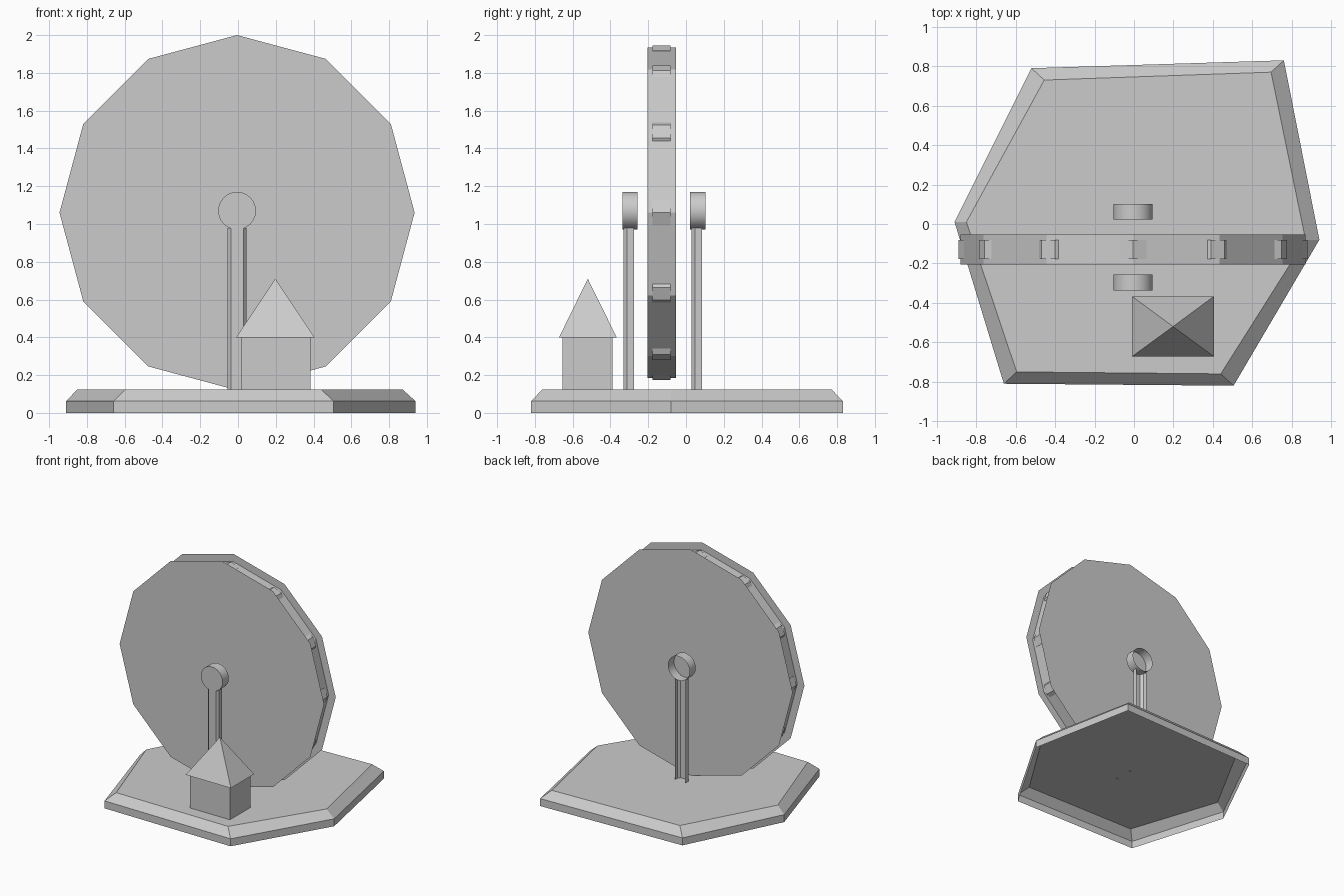
import bpy, bmesh, math

if "Cube" in bpy.data.objects:
    bpy.data.objects.remove(bpy.data.objects["Cube"])

grey = bpy.data.materials.new("light_grey")
grey.diffuse_color = (0.6, 0.6, 0.6, 1)
grey.use_nodes = True
grey.node_tree.nodes["Principled BSDF"].inputs["Base Color"].default_value = grey.diffuse_color

WHEEL_X, WHEEL_Z, WHEEL_Y = -0.005, 1.06, (-0.205, -0.052)
BASE_TOP = 0.125


def make(name, rings, cap_start=False, cap_end=False, closed=True, normals=True):
    """Skin a list of equal-length point rings into one object."""
    bm = bmesh.new()
    loops = [[bm.verts.new(p) for p in ring] for ring in rings]
    n = len(loops[0])
    for a, b in zip(loops, loops[1:]):
        for i in range(n if closed else n - 1):
            j = (i + 1) % n
            bm.faces.new((a[i], a[j], b[j], b[i]))
    if cap_start:
        bm.faces.new(loops[0][::-1])
    if cap_end:
        bm.faces.new(loops[-1])
    if normals:
        bmesh.ops.recalc_face_normals(bm, faces=bm.faces)
    me = bpy.data.meshes.new(name)
    bm.to_mesh(me)
    bm.free()
    me.materials.append(grey)
    ob = bpy.data.objects.new(name, me)
    bpy.context.collection.objects.link(ob)
    return ob


def circle(cx, y, cz, r, n):
    """Ring in the upright XZ plane, seen counter-clockwise from the front."""
    return [(cx + r * math.cos(2 * math.pi * i / n), y,
             cz + r * math.sin(2 * math.pi * i / n)) for i in range(n)]


def rect(x0, x1, y0, y1, z):
    return [(x0, y0, z), (x1, y0, z), (x1, y1, z), (x0, y1, z)]


# Six-sided base: open-bottomed shell with a chamfered rim
outer = [(-0.66, -0.81), (0.505, -0.82), (0.94, -0.08),
         (0.76, 0.83), (-0.52, 0.79), (-0.91, 0.01)]
inner = [(-0.595, -0.75), (0.44, -0.76), (0.87, -0.08),
         (0.695, 0.77), (-0.455, 0.73), (-0.85, 0.01)]
make("base", [[(x, y, 0) for x, y in outer],
              [(x, y, 0.062) for x, y in outer],
              [(x, y, BASE_TOP) for x, y in inner]], cap_end=True)

# Wheel: two thin twelve-sided discs
for name, y, front in (("front_disc", WHEEL_Y[0], True), ("back_disc", WHEEL_Y[1], False)):
    ring = circle(WHEEL_X, y, WHEEL_Z, 0.94, 12)
    make(name, [ring if front else ring[::-1]], cap_end=True, normals=False)

# Inward-facing drum between the discs
make("wheel_drum", [circle(WHEEL_X, y, WHEEL_Z, 0.875, 12) for y in WHEEL_Y], normals=False)

# Twelve upright octagonal cabins around the rim
for i in range(12):
    a = math.radians(30 * i)
    cx, cz = WHEEL_X + 0.79 * math.cos(a), WHEEL_Z + 0.79 * math.sin(a)
    make("cabin", [circle(cx, y, cz, 0.096, 8) for y in (-0.178, -0.082)], True, True)

# Hubs and channel-shaped posts, both open towards the back
channel = [(-0.056, 0.055), (-0.056, 0.018), (-0.038, 0),
           (0.028, 0), (0.044, 0.018), (0.044, 0.055)]
for side, y in (("front", -0.33), ("back", 0.029)):
    hub = make(side + "_hub", [circle(WHEEL_X, y + d, 1.07, 0.1, 24) for d in (-0.007, 0.073)],
               cap_start=True)
    bpy.context.view_layer.objects.active = hub
    hub.select_set(True)
    bpy.ops.object.shade_smooth_by_angle(angle=math.radians(30))
    hub.select_set(False)
    make(side + "_post", [[(px, y + py, z) for px, py in channel] for z in (BASE_TOP, 0.98)],
         closed=False, normals=False)

# Ticket hut with a pyramid roof
make("hut_walls", [rect(0.015, 0.385, -0.655, -0.388, z) for z in (BASE_TOP, 0.40)])
roof = rect(-0.01, 0.405, -0.672, -0.367, 0.40)
make("hut_roof", [roof, [(0.198, -0.52, 0.71)] * 4], cap_start=True)
bm = bmesh.new()
me = bpy.data.objects["hut_roof"].data
bm.from_mesh(me)
bmesh.ops.remove_doubles(bm, verts=bm.verts, dist=1e-4)
bmesh.ops.recalc_face_normals(bm, faces=bm.faces)
bm.to_mesh(me)
bm.free()
